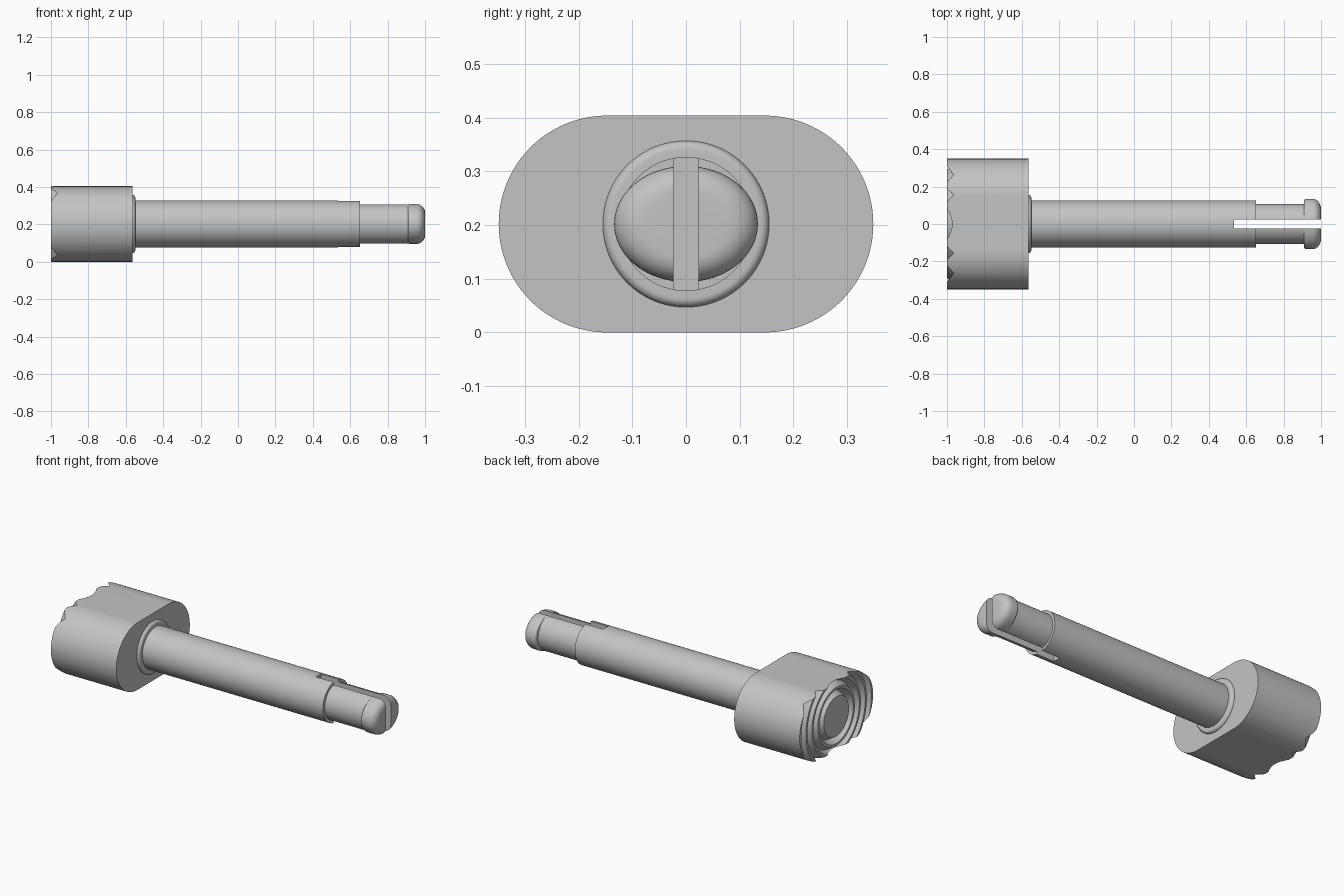
import bpy, bmesh, math

cube = bpy.data.objects.get("Cube")
if cube:
    bpy.data.objects.remove(cube, do_unlink=True)

AXIS = 0.202       # height of the pin axis, also the radius of the head ends
HEAD_BACK, HEAD_FRONT = -1.0, -0.565

grey = bpy.data.materials.new("plain grey")
grey.use_nodes = True
colour = (0.55, 0.55, 0.55, 1)
grey.diffuse_color = colour
grey.node_tree.nodes["Principled BSDF"].inputs["Base Color"].default_value = colour


def finish(name, bm):
    bmesh.ops.recalc_face_normals(bm, faces=bm.faces)
    mesh = bpy.data.meshes.new(name)
    bm.to_mesh(mesh)
    bm.free()
    mesh.materials.append(grey)
    ob = bpy.data.objects.new(name, mesh)
    bpy.context.collection.objects.link(ob)
    return ob


def lathe(name, profile, stretch=1.0, steps=96):
    """Spin (x, radius) points about the pin axis; both ends lie on the axis."""
    bm = bmesh.new()
    verts = [bm.verts.new((x, 0, r)) for x, r in profile]
    edges = [bm.edges.new(pair) for pair in zip(verts, verts[1:])]
    bmesh.ops.spin(bm, geom=verts + edges, axis=(1, 0, 0), cent=(0, 0, 0),
                   angle=math.tau, steps=steps)
    bmesh.ops.remove_doubles(bm, verts=bm.verts, dist=1e-5)
    for v in bm.verts:
        v.co.y *= stretch
        v.co.z += AXIS
    return finish(name, bm)


def arc(cx, cr, radius, start, end, n=8):
    angles = [math.radians(start + (end - start) * i / n) for i in range(n + 1)]
    return [(cx + radius * math.cos(a), cr + radius * math.sin(a)) for a in angles]


def boolean(ob, tool, operation):
    mod = ob.modifiers.new(operation.title(), 'BOOLEAN')
    mod.operation, mod.object, mod.solver = operation, tool, 'EXACT'
    bpy.context.view_layer.objects.active = ob
    bpy.ops.object.modifier_apply(modifier=mod.name)


def smooth(ob):
    bpy.ops.object.select_all(action='DESELECT')
    ob.select_set(True)
    bpy.context.view_layer.objects.active = ob
    bpy.ops.object.shade_smooth_by_angle(angle=math.radians(30))


# Head: a disc with ring grooves in its back, trimmed to a rounded slab
profile = [(HEAD_BACK, 0)]
for ring in range(4):
    r = 0.14 + 0.057 * ring
    profile += [(HEAD_BACK, r - 0.021), (HEAD_BACK + 0.036, r), (HEAD_BACK, r + 0.021)]
profile += [(HEAD_BACK, 0.4), (HEAD_FRONT, 0.4), (HEAD_FRONT, 0)]
head = lathe("grooved_head", profile, steps=128)

bm = bmesh.new()
outline = []
for side in (1, -1):
    for i in range(49):
        a = math.pi * i / 48
        outline.append(bm.verts.new((-1.2, side * (0.147 + AXIS * math.sin(a)),
                                     AXIS + side * AXIS * math.cos(a))))
face = bm.faces.new(outline)
sweep = bmesh.ops.extrude_face_region(bm, geom=[face])
bmesh.ops.translate(bm, vec=(1, 0, 0),
                    verts=[g for g in sweep["geom"] if isinstance(g, bmesh.types.BMVert)])
slab = finish("head_trim", bm)
boolean(head, slab, 'INTERSECT')
bpy.data.objects.remove(slab, do_unlink=True)

# Shaft: filleted collar, long barrel and thinner neck
shaft = lathe("shaft", [(-0.6, 0), (-0.6, 0.155)]
              + arc(HEAD_FRONT, 0.139, 0.016, 90, 0)
              + [(-0.549, 0.125), (0.652, 0.125), (0.652, 0.108), (0.95, 0.108), (0.95, 0)])

# Tip: a rounded button, wider than the neck from side to side
tip = lathe("snap_tip", [(0.908, 0)] + arc(0.918, 0.098, 0.01, 180, 90, 4)
            + arc(0.955, 0.063, 0.045, 90, 0) + [(1.0, 0)], stretch=1.24)

# Slot through the neck and tip
bm = bmesh.new()
bmesh.ops.create_cube(bm, size=1)
for v in bm.verts:
    v.co.x = 0.535 if v.co.x < 0 else 1.2
    v.co.y *= 0.046
    v.co.z += AXIS
cutter = finish("slot_cutter", bm)
for part in (shaft, tip):
    boolean(part, cutter, 'DIFFERENCE')
bpy.data.objects.remove(cutter, do_unlink=True)

for part in (head, shaft, tip):
    smooth(part)
